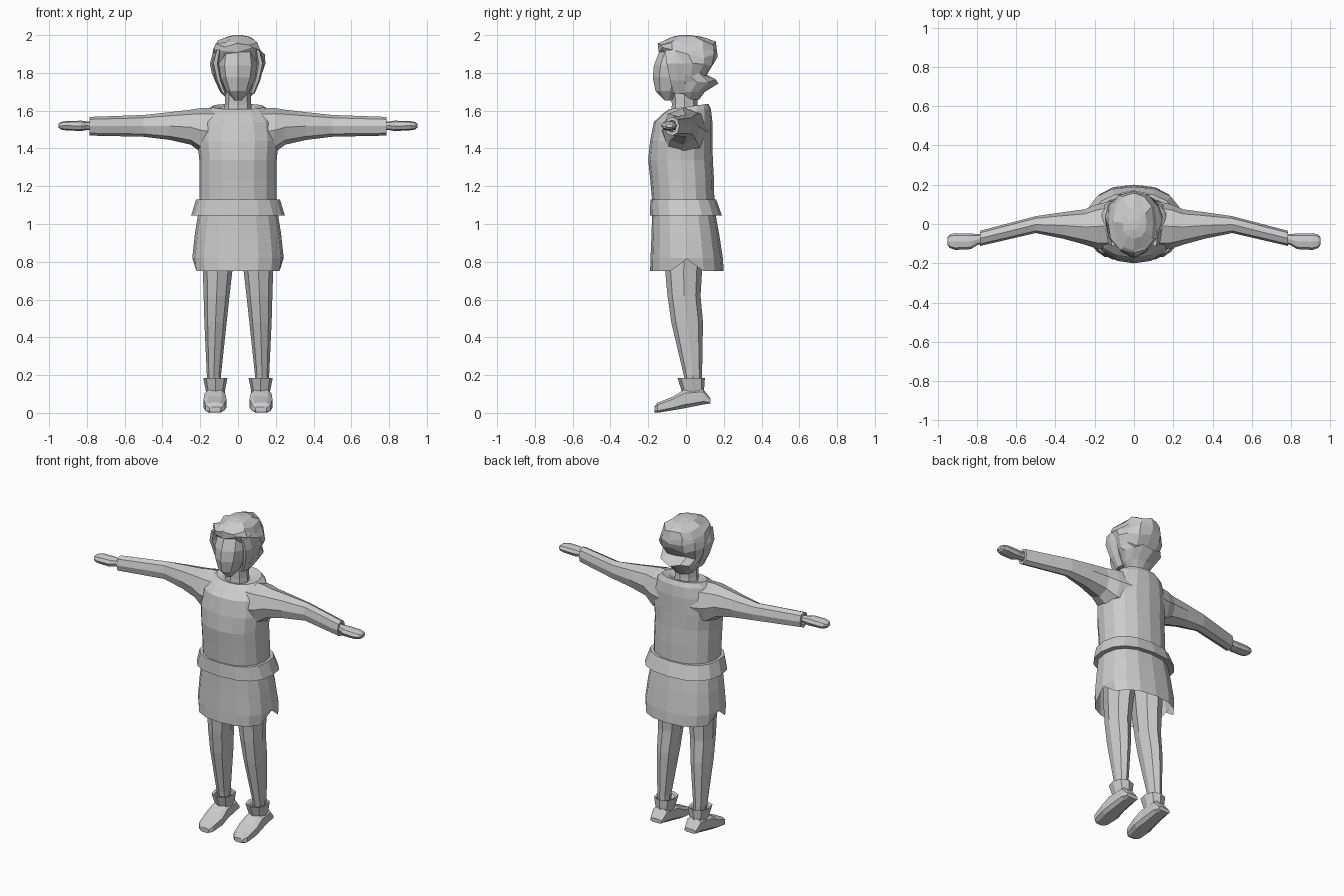
import bpy, bmesh, math

grey = bpy.data.materials.new("plain_grey")
grey.diffuse_color = (0.6, 0.6, 0.6, 1)


def spow(v, p):
    return math.copysign(abs(v) ** p, v)


def loft(name, rings, axis="z", n=12, power=2.0, mirror=1, tilt=None, caps=True, phase=0.0, tweak=None):
    """Skin through rings of (position, a0, a1, b0, b1) along an axis."""
    bm = bmesh.new()
    loops = []
    for i, (t, a0, a1, b0, b1) in enumerate(rings):
        loop = []
        for k in range(n):
            ang = 2 * math.pi * (k + phase) / n
            a = (a0 + a1) / 2 + (a1 - a0) / 2 * spow(math.cos(ang), 2 / power)
            b = (b0 + b1) / 2 + (b1 - b0) / 2 * spow(math.sin(ang), 2 / power)
            co = {"x": (t, a, b), "y": (a, t, b), "z": (a, b, t)}[axis]
            x, y, z = co
            if tilt:
                z += tilt[i] * y
            if tweak:
                x, y, z = tweak(i, k, x, y, z)
            loop.append(bm.verts.new((mirror * x, y, z)))
        loops.append(loop)
    for p, q in zip(loops, loops[1:]):
        for k in range(n):
            m = (k + 1) % n
            bm.faces.new((p[k], p[m], q[m], q[k]))
    if caps:
        bm.faces.new(loops[0])
        bm.faces.new(loops[-1])
    bmesh.ops.recalc_face_normals(bm, faces=bm.faces)
    mesh = bpy.data.meshes.new(name)
    bm.to_mesh(mesh)
    bm.free()
    mesh.materials.append(grey)
    ob = bpy.data.objects.new(name, mesh)
    bpy.context.collection.objects.link(ob)
    return ob


def sym(z, w, y0, y1):
    return (z, -w, w, y0, y1)


# Shirt body with a collar that folds in to the neck
loft("shirt", [
    sym(1.05, .21, -.18, .155), sym(1.13, .205, -.18, .15), sym(1.24, .205, -.19, .148),
    sym(1.34, .205, -.20, .142), sym(1.44, .215, -.19, .14), sym(1.54, .20, -.17, .14),
    sym(1.595, .17, -.125, .132), sym(1.62, .14, -.09, .118),
    sym(1.615, .10, -.075, .085), sym(1.60, .07, -.06, .06)],
    n=16, power=2.2, tilt=[0, 0, 0, 0, 0, 0, .1, .14, .14, 0])


# Open tunic skirt with a notch at each side of the hem
def notch(i, k, x, y, z):
    if i == 3 and k in (0, 8):
        z += .065
    return x, y, z


loft("skirt", [sym(1.06, .21, -.18, .155), sym(.95, .228, -.182, .175),
               sym(.82, .242, -.188, .195), sym(.75, .235, -.19, .20)],
     n=16, power=2.4, caps=False, tweak=notch)

# Flared belt
loft("belt", [sym(1.05, .21, -.18, .155), sym(1.045, .248, -.192, .19),
              sym(1.13, .222, -.188, .16), sym(1.13, .20, -.175, .145)],
     n=16, power=2.4, caps=False)

# Neck
loft("neck", [sym(1.56, .08, -.08, .07), sym(1.63, .07, -.075, .06), sym(1.74, .065, -.08, .06)], n=8)

# Face with a centre ridge and pointed chin
loft("face", [sym(1.655, .018, -.115, -.07), sym(1.705, .062, -.162, .0), sym(1.775, .092, -.176, .05),
              sym(1.84, .102, -.17, .06), sym(1.93, .09, -.135, .06)], n=8, power=1.9)


# Hair: uneven cap with a side parting, an outward tuft at the nape
def ruffle(i, k, x, y, z):
    wob = .011 * math.sin(k * 2.5 + i * 1.7)
    if 2 <= i <= 7:
        x *= 1 + wob * 3
        z += wob
    if i in (5, 6) and y < -.04:
        z += .025 + .15 * x * (1 if x > 0 else -.2)
    return x, y, z


loft("hair", [(1.66, -.055, .055, -.03, .07), (1.70, -.095, .09, -.045, .10),
              (1.755, -.12, .115, -.055, .172), (1.79, -.135, .125, -.06, .11),
              (1.845, -.148, .143, -.08, .15), (1.89, -.142, .138, -.145, .168),
              (1.92, -.132, .118, -.15, .165), (1.96, -.105, .10, -.135, .158),
              (1.99, -.06, .065, -.075, .09), (2.0, -.02, .02, -.03, .02)],
     n=12, power=2.2, tweak=ruffle)

for side, s in (("left", 1), ("right", -1)):
    # Sideburn framing the face
    loft(side + "_sideburn", [(1.69, .06, .088, -.07, .0), (1.76, .085, .118, -.09, .0),
                              (1.85, .10, .14, -.11, .0), (1.92, .09, .12, -.12, .0)],
         n=6, mirror=s)

    # Sleeve swinging slightly forward, with an open cuff
    loft(side + "_sleeve", [
        (.10, -.13, .12, 1.36, 1.615), (.19, -.125, .10, 1.375, 1.615), (.25, -.105, .075, 1.42, 1.605),
        (.36, -.075, .06, 1.445, 1.592), (.50, -.046, .04, 1.462, 1.577), (.785, -.112, -.035, 1.468, 1.567),
        (.785, -.10, -.05, 1.485, 1.55), (.74, -.09, -.04, 1.49, 1.545)],
        axis="x", n=8, power=2.3, mirror=s)

    # Mitten hand
    loft(side + "_hand", [
        (.74, -.09, -.05, 1.50, 1.54), (.80, -.108, -.052, 1.498, 1.543), (.83, -.128, -.048, 1.492, 1.547),
        (.91, -.132, -.047, 1.496, 1.545), (.938, -.122, -.054, 1.50, 1.54), (.95, -.105, -.07, 1.51, 1.53)],
        axis="x", n=8, power=2.4, mirror=s)

    # Trouser leg
    loft(side + "_leg", [
        (.14, .09, .158, .0, .082), (.20, .09, .165, -.012, .085), (.48, .06, .178, -.078, .09),
        (.62, .045, .182, -.098, .077), (.75, .03, .186, -.11, .085), (.95, .005, .19, -.12, .11)],
        n=8, mirror=s)

    # Boot cuff, flared and folded in at the top
    loft(side + "_boot_cuff", [
        (.07, .07, .172, -.03, .105), (.115, .07, .17, -.022, .095), (.185, .056, .184, -.045, .10),
        (.18, .07, .17, -.025, .09), (.16, .085, .162, -.01, .083)], n=8, mirror=s, power=2.5)

    # Boot foot with the sole rising to the heel
    loft(side + "_boot_foot", [
        (-.168, .09, .152, .003, .032), (-.15, .072, .175, .0, .055), (-.07, .058, .185, .012, .088),
        (-.01, .065, .18, .022, .125), (.09, .07, .172, .042, .13), (.13, .08, .162, .05, .075)],
        axis="y", n=8, power=3.6, mirror=s, phase=.5)
